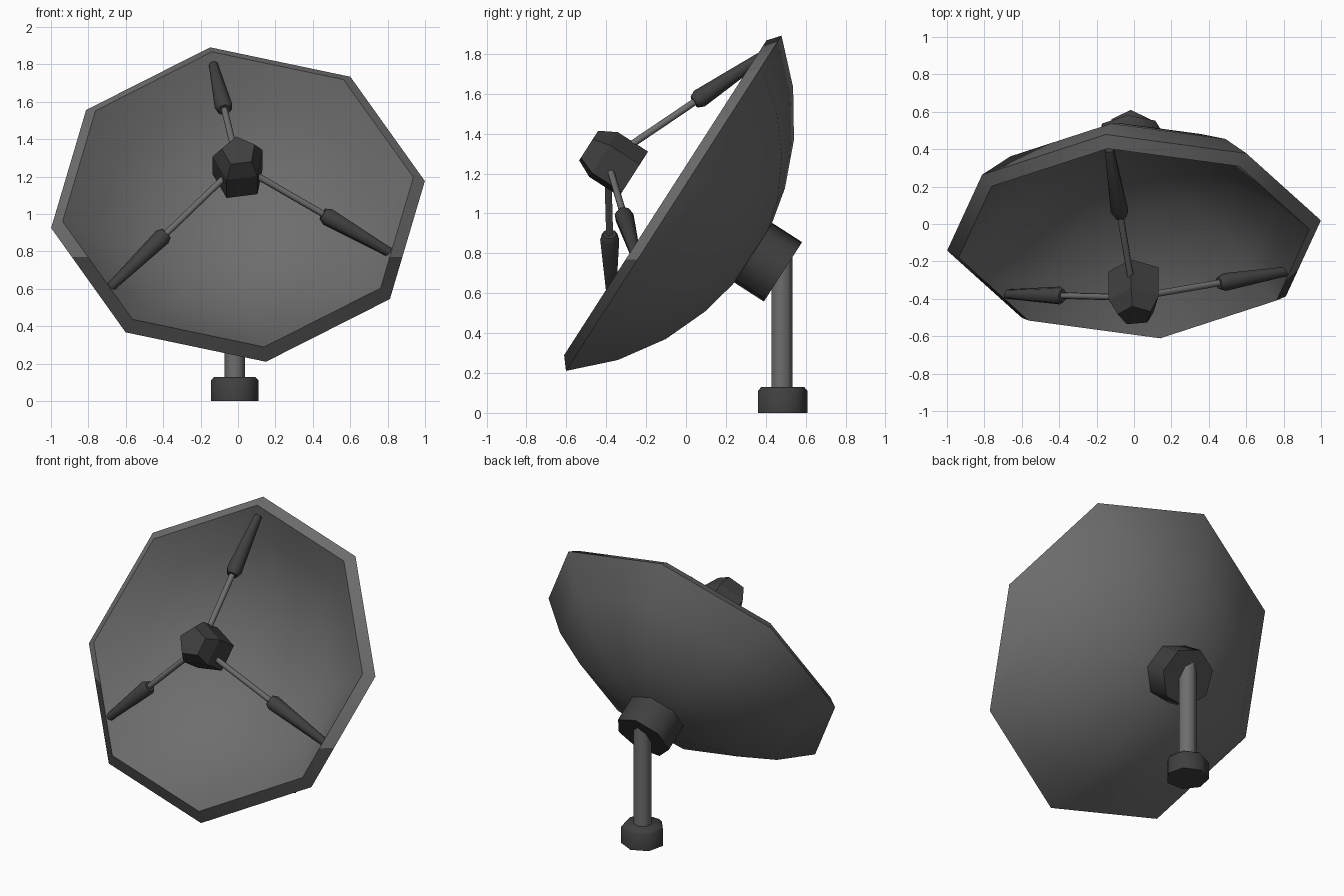
import bpy, bmesh, math
from mathutils import Matrix, Vector

if "Cube" in bpy.data.objects:
    bpy.data.objects.remove(bpy.data.objects["Cube"])


def material(name, v):
    m = bpy.data.materials.new(name)
    m.diffuse_color = (v, v, v, 1)
    m.use_nodes = True
    m.node_tree.nodes["Principled BSDF"].inputs["Base Color"].default_value = m.diffuse_color
    return m


GREY = material("mid grey", 0.155)
DARK = material("dark grey", 0.05)


def lathe(name, profile, sides, phase, matrix, mats, smooth=None):
    """Spin (radius, height) points round local z; ends are capped."""
    bm = bmesh.new()
    rings = []
    for r, z in profile:
        n = sides if r > 1e-6 else 1
        rings.append([bm.verts.new((r * math.cos(phase + k * math.tau / sides),
                                    r * math.sin(phase + k * math.tau / sides), z))
                      for k in range(n)])
    for a, b in zip(rings, rings[1:]):
        for k in range(sides):
            j = (k + 1) % sides
            vs = [a[k % len(a)], a[j % len(a)], b[j % len(b)], b[k % len(b)]]
            bm.faces.new(list(dict.fromkeys(vs)))
    for ring in (rings[0], rings[-1]):
        if len(ring) > 1:
            bm.faces.new(ring)
    bmesh.ops.recalc_face_normals(bm, faces=bm.faces)
    me = bpy.data.meshes.new(name)
    bm.to_mesh(me)
    bm.free()
    for m in mats:
        me.materials.append(m)
    ob = bpy.data.objects.new(name, me)
    bpy.context.collection.objects.link(ob)
    ob.matrix_world = matrix
    if smooth:
        bpy.ops.object.select_all(action='DESELECT')
        ob.select_set(True)
        bpy.context.view_layer.objects.active = ob
        bpy.ops.object.shade_smooth_by_angle(angle=math.radians(smooth))
    return ob


# Tilted dish frame: local y runs up the rim plane, local z looks out of the dish
TILT = math.atan2(0.84, 0.54)
FRAME = Matrix.Translation((0, -0.06, 1.05)) @ Matrix.Rotation(TILT, 4, 'X')
TURN = math.radians(98.5)

# Dish shell: two concentric sphere caps joined by a slanted lip
steps = [0, 8, 16.5, 27.5, 39.2, 51]


def cap(radius):
    return [(radius * math.sin(math.radians(a)), 0.82 - radius * math.cos(math.radians(a)))
            for a in steps]


dish = lathe("dish", cap(1.30) + cap(1.22)[::-1], 8, TURN, FRAME, [GREY, DARK], 50)

# Lower part of the lip is dark
bm = bmesh.new()
bm.from_mesh(dish.data)
lip = [f for f in bm.faces if f.calc_center_median().z > 0]
geom = set(lip) | {e for f in lip for e in f.edges} | {v for f in lip for v in f.verts}
inv = FRAME.inverted()
bmesh.ops.bisect_plane(bm, geom=list(geom), plane_co=inv @ Vector((0, 0, 0.77)),
                       plane_no=inv.to_3x3() @ Vector((0, 0, 1)))
for f in bm.faces:
    c = f.calc_center_median()
    if c.z > 0 and (FRAME @ c).z < 0.77:
        f.material_index = 1
bm.to_mesh(dish.data)
bm.free()

# Receiver at the focus
lathe("receiver", [(0.142, 0.25), (0.142, 0.43), (0.094, 0.517)], 5, TURN,
      FRAME @ Matrix.Translation((0.005, 0.008, 0)), [DARK])

# Three struts, each a thin rod and a tapered sleeve
for i in range(3):
    ang = TURN + i * math.tau / 3
    start, end = [Vector((r * math.cos(ang), r * math.sin(ang), z))
                  for r, z in ((0.05, 0.375), (0.885, 0.02))]
    length = (end - start).length
    m = FRAME @ Matrix.Translation(start) @ (end - start).to_track_quat('Z', 'Y').to_matrix().to_4x4()
    lathe(f"strut_rod_{i + 1}", [(0.018, 0), (0.018, 0.55)], 7, 0, m, [GREY], 60)
    lathe(f"strut_sleeve_{i + 1}",
          [(0.034, 0.475), (0.049, 0.505), (0.025, length)], 7, 0, m, [DARK], 60)

# Hub behind the dish
lathe("rear_hub", [(0.183, -0.645), (0.183, -0.42)], 7, math.radians(96),
      FRAME @ Matrix.Translation((-0.017, 0.002, 0)), [DARK], 60)

# Pole and foot
STAND = Matrix.Translation((-0.0175, 0.479, 0))
lathe("pole", [(0.056, 0.1), (0.056, 0.8)], 7, math.pi / 2, STAND, [GREY], 60)
lathe("foot", [(0.131, 0), (0.131, 0.11), (0.113, 0.13)], 7, math.pi / 2, STAND, [DARK], 60)
